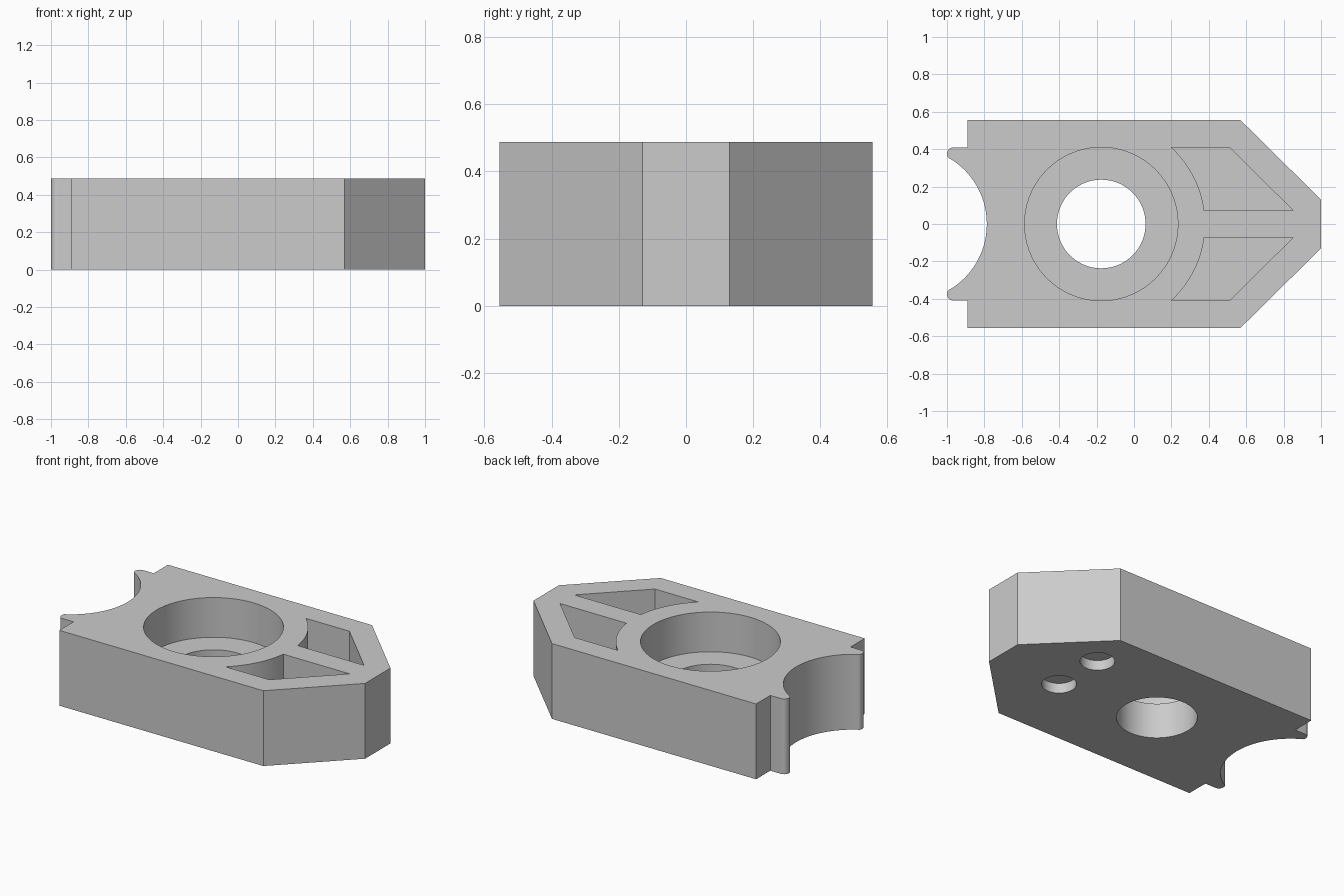
import bpy, bmesh
from math import cos, sin, asin, radians

if "Cube" in bpy.data.objects:
    bpy.data.objects.remove(bpy.data.objects["Cube"], do_unlink=True)

HEIGHT = 0.487
BORE_X = -0.175
FLOOR = 0.23

grey = bpy.data.materials.new("light grey")
grey.use_nodes = True
grey.diffuse_color = (0.6, 0.6, 0.6, 1)
grey.node_tree.nodes["Principled BSDF"].inputs["Base Color"].default_value = (0.6, 0.6, 0.6, 1)


def arc(cx, cy, r, a0, a1, n):
    """Points on an arc, angles in radians."""
    return [(cx + r * cos(a0 + (a1 - a0) * i / n),
             cy + r * sin(a0 + (a1 - a0) * i / n)) for i in range(n + 1)]


def prism(name, outline, z0, z1):
    """Extrude a closed outline from z0 up to z1."""
    bm = bmesh.new()
    face = bm.faces.new([bm.verts.new((x, y, z0)) for x, y in outline])
    top = bmesh.ops.extrude_face_region(bm, geom=[face])["geom"]
    bmesh.ops.translate(bm, vec=(0, 0, z1 - z0),
                        verts=[v for v in top if isinstance(v, bmesh.types.BMVert)])
    bmesh.ops.recalc_face_normals(bm, faces=bm.faces)
    mesh = bpy.data.meshes.new(name)
    bm.to_mesh(mesh)
    bm.free()
    mesh.materials.append(grey)
    obj = bpy.data.objects.new(name, mesh)
    bpy.context.collection.objects.link(obj)
    return obj


def cylinder(name, x, y, r, z0, z1):
    return prism(name, arc(x, y, r, 0, radians(360), 72)[:-1], z0, z1)


def cut(target, cutter):
    """Subtract the cutter, then discard it."""
    mod = target.modifiers.new("cut", "BOOLEAN")
    mod.operation = "DIFFERENCE"
    mod.solver = "EXACT"
    mod.object = cutter
    cutter.hide_render = True
    bpy.context.view_layer.objects.active = target
    bpy.ops.object.modifier_apply(modifier=mod.name)
    bpy.data.objects.remove(cutter, do_unlink=True)


# Body outline: pointed nose, stepped tail with rounded fingers and a scooped end
scoop_r, finger_y = 0.41, 0.335
half = [(1, 0.13), (0.57, 0.555), (-0.89, 0.555), (-0.89, 0.41)]
half += arc(-0.965, 0.375, 0.035, radians(90), radians(215), 10)
scoop_start = asin(finger_y / scoop_r)
half += arc(-0.787 - scoop_r, 0, scoop_r, scoop_start, 0, 24)
outline = half + [(x, -y) for x, y in reversed(half[:-1])]
body = prism("body", outline, 0, HEIGHT)

# Counterbore and through hole
cut(body, cylinder("counterbore", BORE_X, 0, 0.41, FLOOR, 1))
cut(body, cylinder("through_hole", BORE_X, 0, 0.237, -1, 1))

# Mirrored nose pockets, each with a wall concentric to the bore
inner, outer, wall_r = 0.073, 0.41, 0.555
pocket = arc(BORE_X, 0, wall_r, asin(inner / wall_r), asin(outer / wall_r), 20)
pocket += [(0.51, outer), (0.85, inner)]
for side in (1, -1):
    cut(body, prism("pocket", [(x, y * side) for x, y in pocket], FLOOR, 1))

# Shallow round sockets underneath
for y in (0.28, -0.07):
    cut(body, cylinder("socket", 0.515, y, 0.102, -1, 0.065))

bpy.ops.object.select_all(action="DESELECT")
body.select_set(True)
bpy.context.view_layer.objects.active = body
bpy.ops.object.shade_smooth_by_angle(angle=radians(25))
